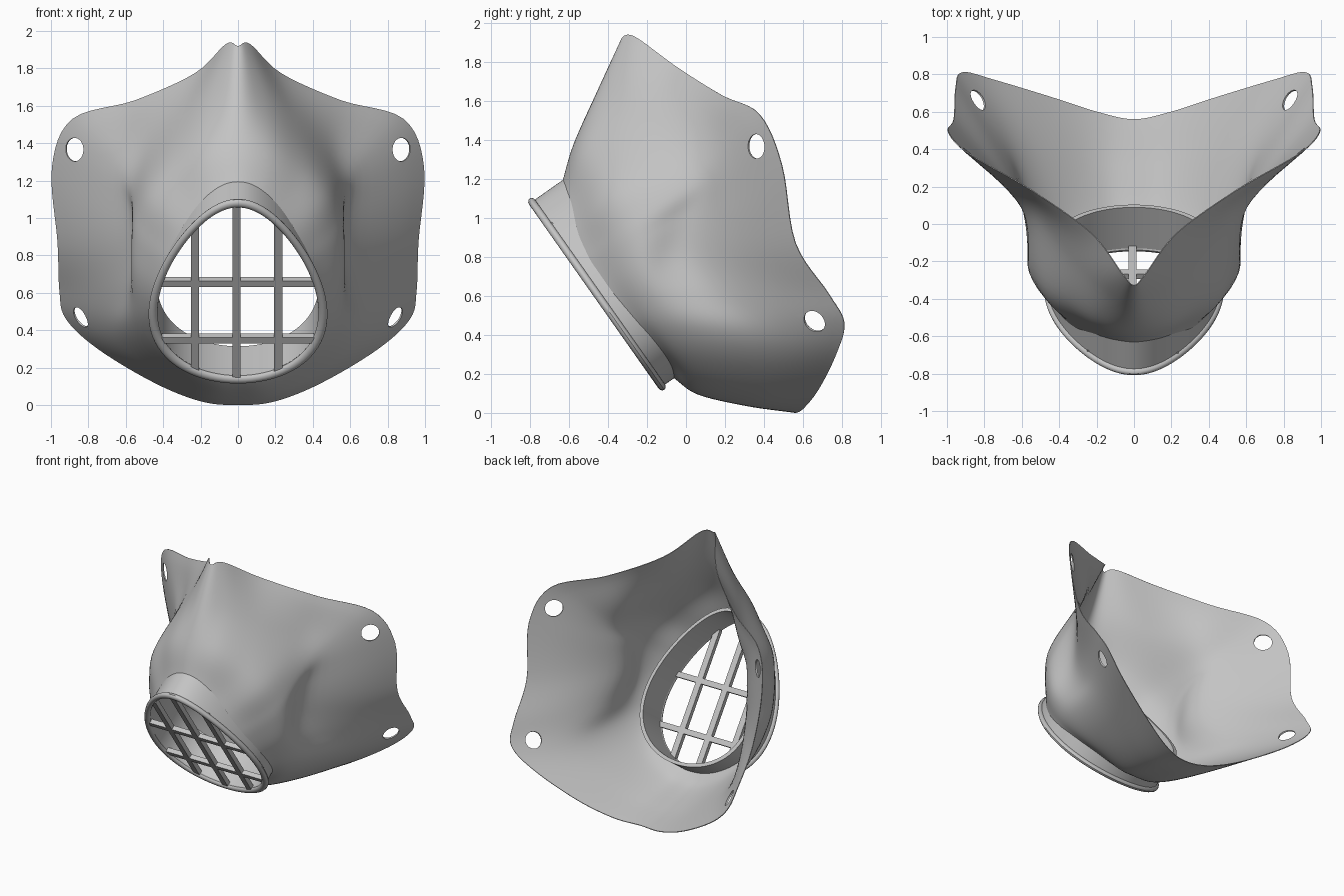
import bpy
import bmesh
from math import sin, cos, pi, radians
from mathutils import Vector, Matrix

cube = bpy.data.objects.get("Cube")
if cube:
    bpy.data.objects.remove(cube)

grey = bpy.data.materials.new("plain grey")
grey.use_nodes = True
grey.diffuse_color = (0.55, 0.55, 0.55, 1)
grey.node_tree.nodes["Principled BSDF"].inputs["Base Color"].default_value = grey.diffuse_color

# Frame of the tilted mouth opening
CENTRE = Vector((0, -0.471, 0.598))
UP = Vector((0, -0.575, 0.817))
INWARD = Vector((0, 0.817, 0.575))
ACROSS = Vector((1, 0, 0))


def egg(t, offset=0.0):
    """Egg outline in the opening plane: across and up."""
    return ((0.475 + offset) * sin(t) * (0.97 - 0.28 * cos(t)), (0.6 + offset) * cos(t))


def on_opening(x, s, depth):
    return CENTRE + ACROSS * x + UP * s + INWARD * depth


def finish(name, bm):
    bmesh.ops.recalc_face_normals(bm, faces=bm.faces)
    mesh = bpy.data.meshes.new(name)
    bm.to_mesh(mesh)
    bm.free()
    obj = bpy.data.objects.new(name, mesh)
    bpy.context.collection.objects.link(obj)
    mesh.materials.append(grey)
    return obj


def activate(obj):
    bpy.ops.object.select_all(action='DESELECT')
    obj.select_set(True)
    bpy.context.view_layer.objects.active = obj


def smooth(obj, angle=35):
    activate(obj)
    bpy.ops.object.shade_smooth_by_angle(angle=radians(angle))


def spline(p0, p1, p2, p3, t):
    return 0.5 * (2 * p1 + (p2 - p0) * t + (2 * p0 - 5 * p1 + 4 * p2 - p3) * t * t
                  + (3 * p1 - p0 - 3 * p2 + p3) * t ** 3)


def smooth_line(points, steps, closed=False):
    n = len(points)
    if closed:
        pick = lambda i: points[i % n]
    else:
        ends = [2 * points[0] - points[1], *points, 2 * points[-1] - points[-2]]
        pick = lambda i: ends[i + 1]
    spans = n if closed else n - 1
    line = [spline(pick(i - 1), pick(i), pick(i + 1), pick(i + 2), k / steps)
            for i in range(spans) for k in range(steps)]
    return line if closed else line + [points[-1]]


# Mask shell: four loops around the opening, listed from nose to chin on the left side
angles = [0, 22, 42, 56, 68, 78, 92, 105, 118, 135, 152, 167, 180]
depths = [.2, .19, .155, .11, .085, .075, .075, .085, .1, .115, .115, .1, .09]
cheek = [(0, -.575, 1.38), (.17, -.535, 1.36), (.34, -.44, 1.25), (.47, -.37, 1.12),
         (.535, -.3, .98), (.56, -.26, .87), (.565, -.22, .72), (.555, -.16, .58),
         (.53, -.07, .44), (.45, 0, .31), (.31, .05, .19), (.14, .05, .11), (0, .06, .095)]
middle = [(0, -.45, 1.66), (.14, -.37, 1.63), (.32, -.2, 1.5), (.5, .02, 1.36),
          (.6, .09, 1.22), (.59, .07, 1.05), (.58, .06, .82), (.63, .19, .6),
          (.67, .37, .43), (.57, .4, .28), (.36, .37, .13), (.17, .32, .05), (0, .31, .035)]
border = [(0, -.33, 1.92), (.065, -.265, 1.93), (.23, -.05, 1.775), (.55, .18, 1.63),
          (.885, .375, 1.53), (.995, .49, 1.27), (.965, .56, .87), (.955, .73, .61),
          (.92, .81, .46), (.75, .77, .3), (.45, .68, .12), (.2, .6, .02), (0, .56, 0)]
opening = [on_opening(*egg(radians(a), -.03), d) for a, d in zip(angles, depths)]


def full_loop(half):
    half = [Vector(p) for p in half]
    mirrored = [Vector((-p.x, p.y, p.z)) for p in half[-2:0:-1]]
    return smooth_line(half + mirrored, 6, closed=True)


loops = [full_loop(h) for h in (opening, cheek, middle, border)]
bm = bmesh.new()
rows = [[bm.verts.new(p) for p in smooth_line(list(line), 8)] for line in zip(*loops)]
for i, row in enumerate(rows):
    after = rows[(i + 1) % len(rows)]
    for j in range(len(row) - 1):
        bm.faces.new((row[j], after[j], after[j + 1], row[j + 1]))
# Give the sheet an inner skin that thins out towards both edges
bm.normal_update()
outer_faces = list(bm.faces)
normals = [[v.normal.copy() for v in row] for row in rows]
inner = {}
for row, row_normals in zip(rows, normals):
    for j, v in enumerate(row):
        thickness = .005 + .017 * sin(pi * j / (len(row) - 1))
        inner[v] = bm.verts.new(v.co - row_normals[j] * thickness)
for f in outer_faces:
    bm.faces.new([inner[v] for v in reversed(f.verts)])
for side in (0, -1):
    for i, row in enumerate(rows):
        a, b = row[side], rows[(i + 1) % len(rows)][side]
        bm.faces.new((a, b, inner[b], inner[a]))
shell = finish("mask_shell", bm)

# Strap holes through the four corners
strap_holes = [((.885, .35, 1.365), (.74, -.66, -.05), .063), ((.855, .65, .457), (.7, -.42, -.57), .06)]
for place, direction, radius in strap_holes:
    for side in (1, -1):
        mirror = Vector((side, 1, 1))
        aim = (Vector(direction) * mirror).to_track_quat('Z', 'Y').to_matrix().to_4x4()
        cut = bmesh.new()
        bmesh.ops.create_cone(cut, cap_ends=True, segments=32, radius1=radius, radius2=radius,
                              depth=0.25, matrix=Matrix.Translation(Vector(place) * mirror) @ aim)
        cutter = finish("strap_hole_cutter", cut)
        cutter.hide_render = True
        activate(shell)
        hole = shell.modifiers.new("strap_hole", 'BOOLEAN')
        hole.object = cutter
        hole.operation = 'DIFFERENCE'
        hole.solver = 'EXACT'
        bpy.ops.object.modifier_apply(modifier=hole.name)
        bpy.data.objects.remove(cutter)
smooth(shell)


# Egg-shaped rings swept from a section of (offset, depth) points
def egg_ring(name, section, count=96):
    bm = bmesh.new()
    rings = [[bm.verts.new(on_opening(*egg(2 * pi * i / count, o), d)) for o, d in section]
             for i in range(count)]
    for i, ring in enumerate(rings):
        after = rings[(i + 1) % count]
        for j in range(len(section)):
            k = (j + 1) % len(section)
            bm.faces.new((ring[j], after[j], after[k], ring[k]))
    smooth(finish(name, bm))


egg_ring("opening_tube", [(-.02, .01), (-.02, .295), (-.045, .295), (-.045, .01)])
round_edge = [(-.024 + .024 * cos(a * pi / 6), .018 + .02 * sin(a * pi / 6)) for a in range(12)]
egg_ring("opening_rim", round_edge)

# Grille bars across the opening
outline = [egg(pi * i / 400, -0.03) for i in range(401)]
tilt = Matrix((ACROSS, UP, INWARD)).transposed().to_4x4()


def bar(name, x, s, width, height):
    bm = bmesh.new()
    place = Matrix.Translation(on_opening(x, s, 0.025))
    bmesh.ops.create_cube(bm, size=1, matrix=place @ tilt @ Matrix.Diagonal((width, height, .035, 1)))
    finish(name, bm)


for x in (-.23, -.008, .215):
    reach = [s for w, s in outline if w >= abs(x)]
    bar("upright_bar", x, (max(reach) + min(reach)) / 2, .045, max(reach) - min(reach))
for s in (.055, -.315):
    half = min(outline, key=lambda p: abs(p[1] - s))[0]
    bar("cross_bar", 0, s, 2 * half, .04)
